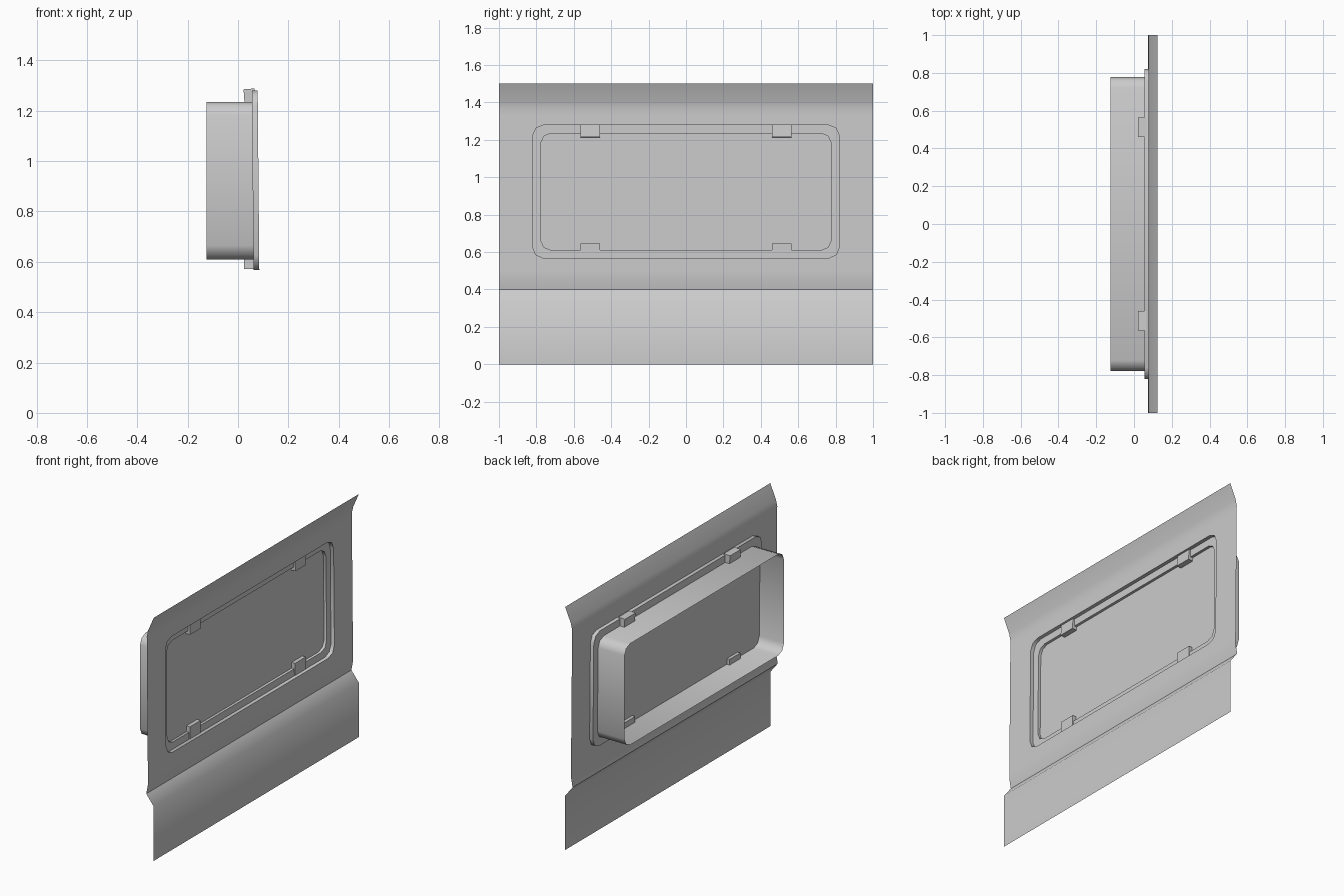
import bpy, bmesh, math
from mathutils import Vector

if "Cube" in bpy.data.objects:
    bpy.data.objects.remove(bpy.data.objects["Cube"])

Z_LOW, Z_HIGH = 0.50, 1.33          # flat band of the wall that holds the window


def wall_x(z):
    # the wall leans very slightly
    return 0.078 + (1.28 - z) * 0.009


def finish(name, bm, angle=40, recalc=True):
    bmesh.ops.remove_doubles(bm, verts=bm.verts, dist=0.0005)
    if recalc:
        bmesh.ops.recalc_face_normals(bm, faces=bm.faces)
    mesh = bpy.data.meshes.new(name)
    bm.to_mesh(mesh)
    bm.free()
    ob = bpy.data.objects.new(name, mesh)
    bpy.context.collection.objects.link(ob)
    bpy.ops.object.select_all(action='DESELECT')
    ob.select_set(True)
    bpy.context.view_layer.objects.active = ob
    bpy.ops.object.shade_smooth_by_angle(angle=math.radians(angle))
    return ob


def rounded_loop(bm, hy, z0, z1, r, x_of, seg=2):
    # rounded rectangle in the y-z plane, x given by a function of z
    verts = []
    for cy, cz, a0 in ((hy - r, z1 - r, 0), (r - hy, z1 - r, 90),
                       (r - hy, z0 + r, 180), (hy - r, z0 + r, 270)):
        for i in range(seg + 1):
            a = math.radians(a0 + 90 * i / seg)
            z = cz + r * math.sin(a)
            verts.append(bm.verts.new((x_of(z), cy + r * math.cos(a), z)))
    return verts


def bridge(bm, a, b):
    for i in range(len(a)):
        j = (i + 1) % len(a)
        bm.faces.new((a[i], a[j], b[j], b[i]))


OUTER = (0.82, 0.567, 1.28, 0.06)
INNER = (0.777, 0.61, 1.235, 0.055)


def flange_x(z):
    return wall_x(z) - 0.023


# wall panel: bent strips above and below the window band
bm = bmesh.new()
lower = [(0.125, 0), (0.125, 0.335), (0.074, 0.40), (wall_x(0.46), 0.46), (wall_x(Z_LOW), Z_LOW)]
upper = [(wall_x(Z_HIGH), Z_HIGH), (wall_x(1.37), 1.37), (0.086, 1.41), (0.125, 1.5)]
for profile in (lower, upper):
    rows = [[bm.verts.new((x, y, z)) for y in (-1, 1)] for x, z in profile]
    for a, b in zip(rows, rows[1:]):
        bm.faces.new((a[0], a[1], b[1], b[0]))

# wall panel: window band with its hole
band = [bm.verts.new((wall_x(z), y, z)) for y, z in
        ((-1, Z_LOW), (1, Z_LOW), (1, Z_HIGH), (-1, Z_HIGH))]
hole = rounded_loop(bm, *OUTER, wall_x)
edges = [bm.edges.new((loop[i], loop[(i + 1) % len(loop)]))
         for loop in (band, hole) for i in range(len(loop))]
bmesh.ops.triangle_fill(bm, edges=edges, use_beauty=True, normal=Vector((1, 0, 0)))
for f in bm.faces:
    f.normal_update()
    if f.normal.x < 0:
        f.normal_flip()
finish("wall_panel", bm, recalc=False)

# recessed window frame: side wall and flange
bm = bmesh.new()
front = rounded_loop(bm, *OUTER, wall_x)
back = rounded_loop(bm, *OUTER, flange_x)
lip = rounded_loop(bm, *INNER, flange_x)
bridge(bm, front, back)
bridge(bm, back, lip)
finish("window_frame", bm, 50)

# tunnel behind the frame
bm = bmesh.new()
bridge(bm, rounded_loop(bm, *INNER, flange_x),
       rounded_loop(bm, *INNER, lambda z: -0.125))
finish("window_tunnel", bm, 50)

# window pane
bm = bmesh.new()
bm.faces.new(rounded_loop(bm, *INNER, lambda z: flange_x(z) - 0.017))
finish("window_pane", bm)

# four retaining clips
for side, sy in (("left", -1), ("right", 1)):
    for level, zc, h, tilt in (("lower", 0.608, 0.075, 0.0), ("upper", 1.25, 0.073, -4.0)):
        bm = bmesh.new()
        bmesh.ops.create_cube(bm, size=1)
        bmesh.ops.scale(bm, vec=(0.043, 0.104, h), verts=bm.verts)
        ob = finish("clip_%s_%s" % (level, side), bm, 30)
        ob.location = (0.046, sy * 0.513, zc)
        ob.rotation_euler.y = math.radians(tilt)
